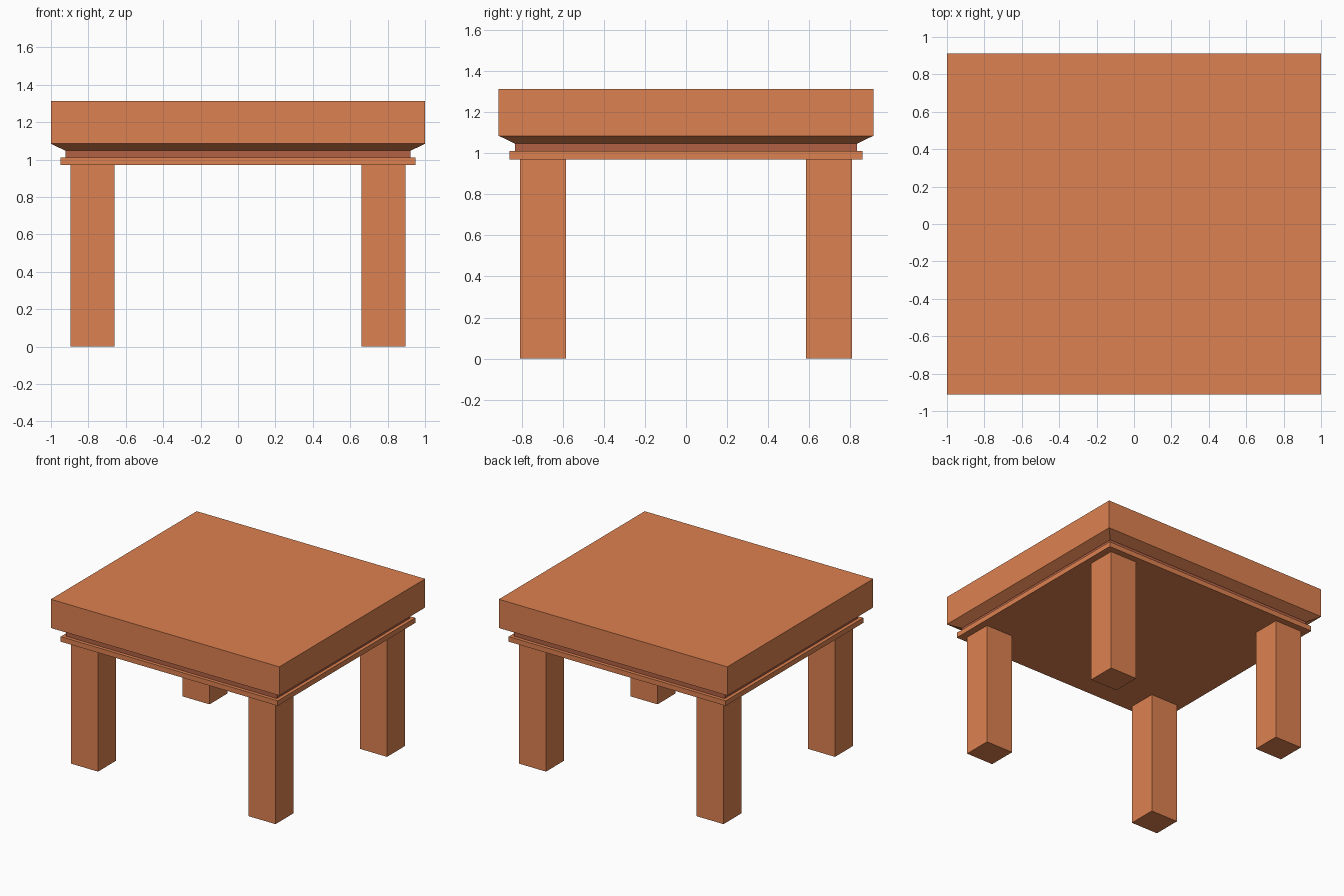
import bpy, bmesh

if "Cube" in bpy.data.objects:
    bpy.data.objects.remove(bpy.data.objects["Cube"])


def material(name, rgb):
    m = bpy.data.materials.new(name)
    m.diffuse_color = (*rgb, 1)
    m.use_nodes = True
    m.node_tree.nodes["Principled BSDF"].inputs["Base Color"].default_value = m.diffuse_color
    return m


wood = material("orange_wood", (0.72, 0.22, 0.08))
dark_wood = material("red_brown_wood", (0.45, 0.12, 0.06))


def stack(name, layers, mat, centre=(0, 0)):
    """Closed solid from rectangular sections (half x, half y, z), bottom to top."""
    bm = bmesh.new()
    cx, cy = centre
    rings = [[bm.verts.new((cx + sx * hx, cy + sy * hy, z))
              for sx, sy in ((-1, -1), (1, -1), (1, 1), (-1, 1))]
             for hx, hy, z in layers]
    bm.faces.new(rings[0][::-1])
    bm.faces.new(rings[-1])
    for low, high in zip(rings, rings[1:]):
        for i in range(4):
            j = (i + 1) % 4
            bm.faces.new((low[i], low[j], high[j], high[i]))
    mesh = bpy.data.meshes.new(name)
    bm.to_mesh(mesh)
    bm.free()
    mesh.materials.append(mat)
    ob = bpy.data.objects.new(name, mesh)
    bpy.context.collection.objects.link(ob)
    return ob


# Thick slab with a chamfered underside
stack("table_top", [(0.925, 0.835, 1.048), (1.0, 0.912, 1.085), (1.0, 0.912, 1.312)], wood)

# Recessed neck and thin board under the slab
stack("neck", [(0.923, 0.833, 1.01), (0.923, 0.833, 1.048)], dark_wood)
stack("under_board", [(0.95, 0.86, 0.97), (0.95, 0.86, 1.01)], wood)

# Four square legs
for side, sx in (("left", -1), ("right", 1)):
    for end, sy in (("front", -1), ("back", 1)):
        stack(f"{end}_{side}_leg", [(0.118, 0.112, 0), (0.118, 0.112, 0.97)],
              wood, (sx * 0.777, sy * 0.697))
